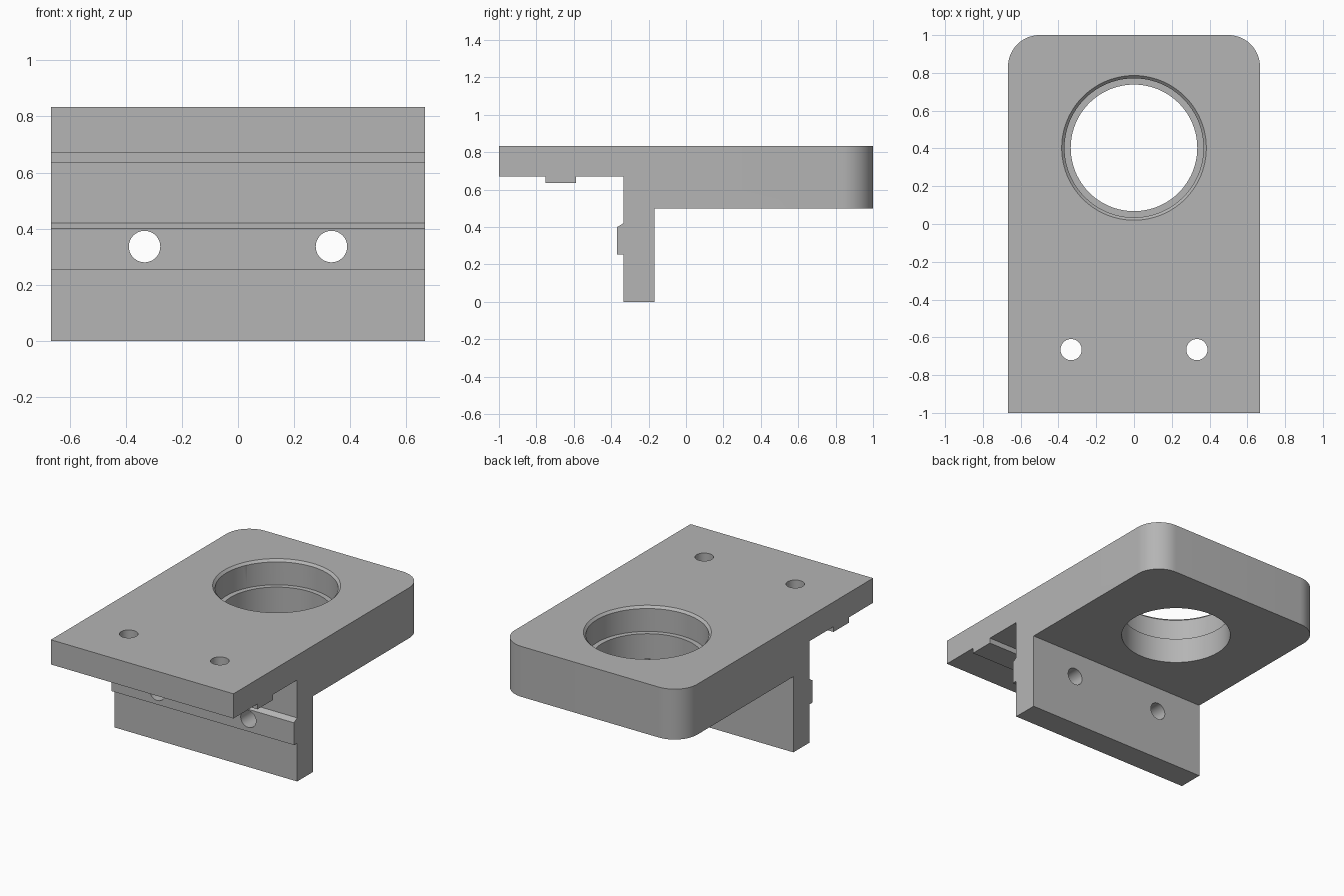
import bpy, bmesh, math

cube = bpy.data.objects.get("Cube")
if cube:
    bpy.data.objects.remove(cube, do_unlink=True)

GREY = (0.46, 0.46, 0.46, 1.0)
mat = bpy.data.materials.new("machined grey")
mat.use_nodes = True
mat.diffuse_color = GREY
mat.node_tree.nodes["Principled BSDF"].inputs["Base Color"].default_value = GREY

HALF_WIDTH = 0.667


def add_object(name, bm):
    bmesh.ops.recalc_face_normals(bm, faces=bm.faces[:])
    mesh = bpy.data.meshes.new(name)
    bm.to_mesh(mesh)
    bm.free()
    mesh.materials.append(mat)
    obj = bpy.data.objects.new(name, mesh)
    bpy.context.collection.objects.link(obj)
    return obj


def cutter(name, centre, r_bottom, r_top, depth, along_y=False):
    bm = bmesh.new()
    bmesh.ops.create_cone(bm, cap_ends=True, segments=96,
                          radius1=r_bottom, radius2=r_top, depth=depth)
    obj = add_object(name, bm)
    obj.location = centre
    if along_y:
        obj.rotation_euler.x = math.pi / 2
    obj.hide_render = True
    return obj


# Side profile (y, z) with the wall rib and the rib under the plate
profile = [
    (-1, 0.833), (-1, 0.67), (-0.75, 0.67), (-0.75, 0.635),
    (-0.587, 0.635), (-0.587, 0.67), (-0.335, 0.67), (-0.335, 0.42),
    (-0.368, 0.4), (-0.368, 0.253), (-0.335, 0.253), (-0.335, 0),
    (-0.168, 0), (-0.168, 0.5), (1, 0.5), (1, 0.833),
]
bm = bmesh.new()
side = bm.faces.new([bm.verts.new((-HALF_WIDTH, y, z)) for y, z in profile])
swept = bmesh.ops.extrude_face_region(bm, geom=[side])["geom"]
bmesh.ops.translate(bm, vec=(2 * HALF_WIDTH, 0, 0),
                    verts=[v for v in swept if isinstance(v, bmesh.types.BMVert)])

# Rounded rear corners
corners = [e for e in bm.edges
           if all(v.co.y > 0.99 for v in e.verts)
           and abs(e.verts[0].co.x - e.verts[1].co.x) < 0.01]
bmesh.ops.bevel(bm, geom=corners, offset=0.167, offset_type='OFFSET',
                segments=16, profile=0.5, affect='EDGES')
bracket = add_object("mounting_bracket", bm)

# Stepped bore with chamfered mouth
cutters = [
    cutter("through_bore", (0, 0.403, 0.6), 0.335, 0.335, 0.8),
    cutter("counterbore", (0, 0.403, 0.867), 0.368, 0.368, 0.4),
    cutter("bore_chamfer", (0, 0.403, 0.833), 0.353, 0.413, 0.06),
]
# Screw holes in plate and wall
for x in (-0.333, 0.333):
    cutters.append(cutter("plate_hole", (x, -0.665, 0.75), 0.056, 0.056, 0.5))
    cutters.append(cutter("wall_hole", (x, -0.25, 0.336), 0.056, 0.056, 0.5, True))

bpy.ops.object.select_all(action='DESELECT')
bpy.context.view_layer.objects.active = bracket
bracket.select_set(True)
for c in cutters:
    mod = bracket.modifiers.new(c.name, 'BOOLEAN')
    mod.operation = 'DIFFERENCE'
    mod.solver = 'EXACT'
    mod.object = c
    bpy.ops.object.modifier_apply(modifier=mod.name)
for c in cutters:
    bpy.data.objects.remove(c, do_unlink=True)

bpy.ops.object.shade_smooth_by_angle(angle=math.radians(30))
